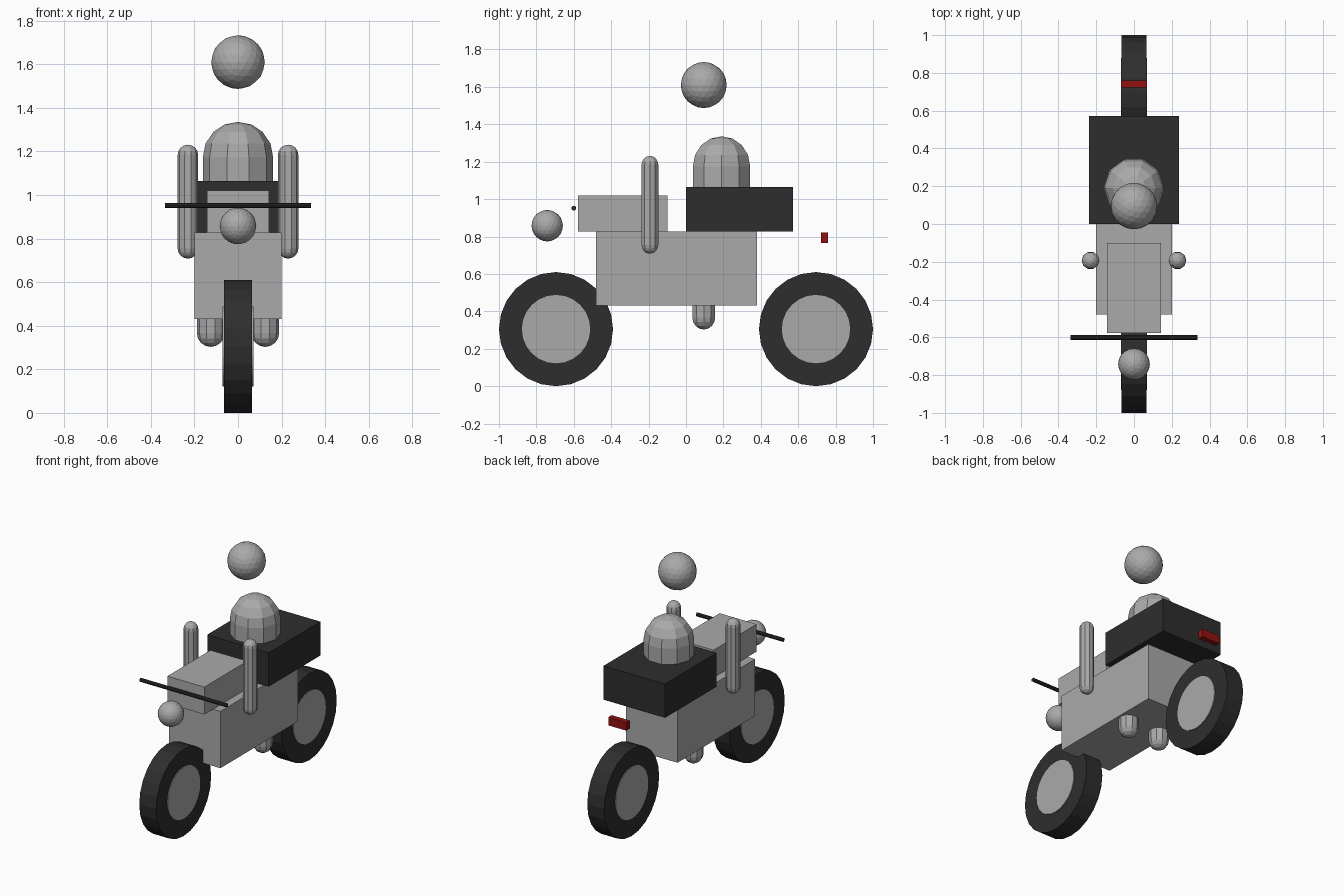
import bpy, bmesh, math
from mathutils import Matrix, Vector

if "Cube" in bpy.data.objects:
    bpy.data.objects.remove(bpy.data.objects["Cube"])


def material(name, rgb):
    m = bpy.data.materials.new(name)
    m.diffuse_color = (*rgb, 1.0)
    m.use_nodes = True
    m.node_tree.nodes["Principled BSDF"].inputs["Base Color"].default_value = m.diffuse_color
    return m


GREY = material("light grey", (0.40, 0.40, 0.405))
DARK = material("charcoal", (0.027, 0.027, 0.027))
RED = material("dark red", (0.29, 0.005, 0.005))


def finish(name, bm, mat):
    bmesh.ops.recalc_face_normals(bm, faces=bm.faces)
    mesh = bpy.data.meshes.new(name)
    bm.to_mesh(mesh)
    bm.free()
    mesh.materials.append(mat)
    obj = bpy.data.objects.new(name, mesh)
    bpy.context.collection.objects.link(obj)
    return obj


def box(name, lo, hi, mat):
    lo, hi = Vector(lo), Vector(hi)
    bm = bmesh.new()
    bmesh.ops.create_cube(bm, size=1, matrix=Matrix.Translation((lo + hi) / 2)
                          @ Matrix.Diagonal((*(hi - lo), 1)))
    return finish(name, bm, mat)


def ball(name, centre, radius, mat):
    bm = bmesh.new()
    bmesh.ops.create_icosphere(bm, subdivisions=3, radius=radius,
                               matrix=Matrix.Translation(centre))
    return finish(name, bm, mat)


def cross_cylinder(name, y, z, radius, half_width, sides, mat):
    """Cylinder whose axis runs across the model, along x."""
    bm = bmesh.new()
    bmesh.ops.create_cone(bm, cap_ends=True, segments=sides, radius1=radius,
                          radius2=radius, depth=2 * half_width,
                          matrix=Matrix.Translation((0, y, z))
                          @ Matrix.Rotation(math.pi / 2, 4, 'Y'))
    return finish(name, bm, mat)


def capsule(name, x, y, z_low, z_high, radius, mat, sides=10, steps=4):
    """Upright capsule with faceted round ends."""
    profile = []
    for i in range(1, steps + 1):
        a = math.pi / 2 * i / steps
        profile.append((radius * math.sin(a), z_low + radius * (1 - math.cos(a))))
    profile += [(r, z_high + z_low - z) for r, z in reversed(profile)]
    bm = bmesh.new()
    rings = [[bm.verts.new((x + r * math.cos(2 * math.pi * k / sides),
                            y + r * math.sin(2 * math.pi * k / sides), z))
              for k in range(sides)] for r, z in profile]
    bottom = bm.verts.new((x, y, z_low))
    top = bm.verts.new((x, y, z_high))
    for k in range(sides):
        n = (k + 1) % sides
        for a, b in zip(rings, rings[1:]):
            bm.faces.new((a[k], a[n], b[n], b[k]))
        bm.faces.new((bottom, rings[0][n], rings[0][k]))
        bm.faces.new((top, rings[-1][k], rings[-1][n]))
    return finish(name, bm, mat)


# Wheels: tyre with a slightly wider hub disc
for label, y in (("front", -0.695), ("rear", 0.695)):
    cross_cylinder(label + "_tyre", y, 0.305, 0.305, 0.065, 24, DARK)
    cross_cylinder(label + "_hub", y, 0.305, 0.183, 0.070, 24, GREY)

# Bike body, tank, seat and tail light
box("body", (-0.2, -0.48, 0.43), (0.2, 0.38, 0.828), GREY)
box("tank", (-0.143, -0.577, 0.828), (0.143, -0.1, 1.02), GREY)
box("seat", (-0.238, 0.0, 0.828), (0.238, 0.572, 1.065), DARK)
box("tail_light", (-0.07, 0.722, 0.765), (0.07, 0.76, 0.822), RED)

# Handlebar and headlight
cross_cylinder("handlebar", -0.6, 0.952, 0.013, 0.335, 10, DARK)
ball("headlight", (0, -0.742, 0.858), 0.084, GREY)

# Rider
capsule("torso", 0, 0.19, 0.72, 1.336, 0.161, GREY)
ball("head", (0, 0.095, 1.61), 0.123, GREY)
for label, s in (("left", 1), ("right", -1)):
    capsule(label + "_arm", s * 0.23, -0.193, 0.708, 1.231, 0.047, GREY)
    capsule(label + "_leg", s * 0.125, 0.095, 0.303, 0.75, 0.064, GREY)
